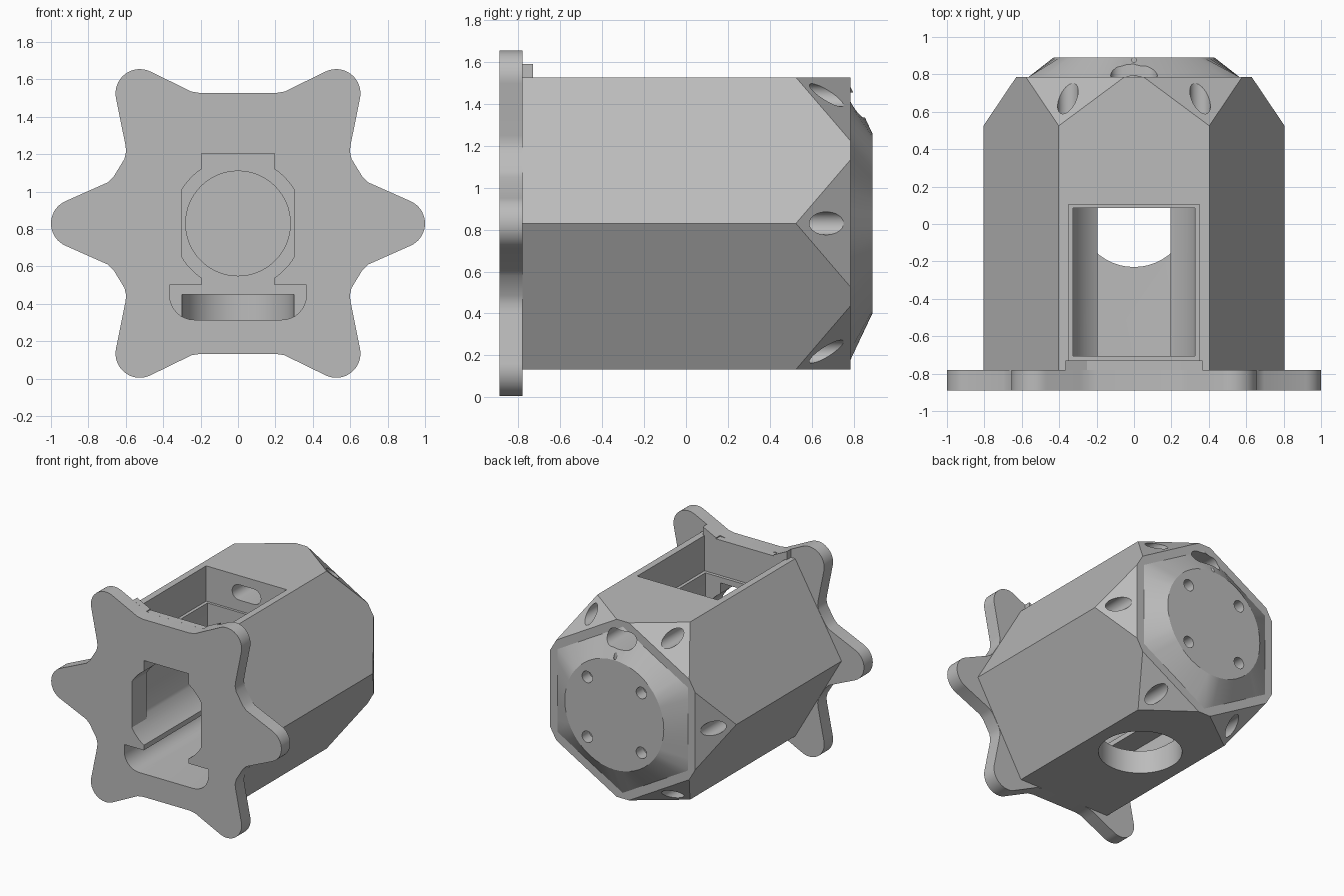
import bpy, bmesh
from math import sin, cos, acos, degrees, radians, pi
from mathutils import Vector

cube = bpy.data.objects.get("Cube")
if cube:
    bpy.data.objects.remove(cube, do_unlink=True)

ZC = 0.83             # height of the long axis
FRONT, FLANGE_BACK, BODY_BACK, CAP_BACK = -0.89, -0.78, 0.785, 0.89

grey = bpy.data.materials.new("plain grey")
grey.use_nodes = True
grey.diffuse_color = (0.5, 0.5, 0.5, 1)
grey.node_tree.nodes["Principled BSDF"].inputs["Base Color"].default_value = (0.5, 0.5, 0.5, 1)


def arc(cx, cz, r, a0, a1, n):
    angles = [radians(a0 + (a1 - a0) * i / n) for i in range(n + 1)]
    return [(cx + r * cos(a), cz + r * sin(a)) for a in angles]


def mirror_x(half):
    return half + [(-x, z) for x, z in reversed(half)]


def add_object(name, bm):
    bmesh.ops.recalc_face_normals(bm, faces=bm.faces)
    mesh = bpy.data.meshes.new(name)
    bm.to_mesh(mesh)
    bm.free()
    mesh.materials.append(grey)
    ob = bpy.data.objects.new(name, mesh)
    bpy.context.collection.objects.link(ob)
    return ob


def loft_bm(ring0, y0, ring1, y1):
    bm = bmesh.new()
    a = [bm.verts.new((x, y0, z)) for x, z in ring0]
    b = [bm.verts.new((x, y1, z)) for x, z in ring1]
    n = len(a)
    for i in range(n):
        j = (i + 1) % n
        bm.faces.new((a[i], a[j], b[j], b[i]))
    bm.faces.new(a)
    bm.faces.new(b)
    bmesh.ops.recalc_face_normals(bm, faces=bm.faces)
    return bm


def prism(name, pts, y0, y1):
    return add_object(name, loft_bm(pts, y0, pts, y1))


def rod(name, x, z, r, y0, y1, n=32):
    return prism(name, arc(x, z, r, 0, 360 - 360 / n, n - 1), y0, y1)


def post(name, y, r, z0, z1, n=48):
    bm = bmesh.new()
    bmesh.ops.create_cone(bm, cap_ends=True, segments=n, radius1=r, radius2=r, depth=z1 - z0)
    bmesh.ops.translate(bm, verts=bm.verts, vec=(0, y, (z0 + z1) / 2))
    return add_object(name, bm)


def box(half_x, z0, z1):
    return [(half_x, z0), (half_x, z1), (-half_x, z1), (-half_x, z0)]


def cut(ob, cutters):
    bpy.context.view_layer.objects.active = ob
    for c in cutters:
        m = ob.modifiers.new(c.name, 'BOOLEAN')
        m.operation, m.solver, m.object = 'DIFFERENCE', 'EXACT', c
        bpy.ops.object.modifier_apply(modifier=m.name)


# Hexagonal body with the six back corners cut off
R = 0.805
hexagon = arc(0, ZC, R, 0, 300, 5)
bm = loft_bm(hexagon, FLANGE_BACK, hexagon, BODY_BACK)
for k in range(6):
    a = k * pi / 3
    out = Vector((cos(a), 0, sin(a)))
    corner = out * R + Vector((0, 0.525, ZC))
    res = bmesh.ops.bisect_plane(bm, geom=bm.verts[:] + bm.edges[:] + bm.faces[:], dist=1e-5,
                                 plane_co=corner, plane_no=out * 0.26 + Vector((0, 0.175, 0)),
                                 clear_outer=True)
    edges = [e for e in res["geom_cut"] if isinstance(e, bmesh.types.BMEdge)]
    bmesh.ops.edgenet_fill(bm, edges=edges)
body = add_object("body", bm)

# Six-lobed front flange: one quarter outline, mirrored twice
quarter = [(0.2, 1.527), (0.25, 1.535), (0.29, 1.555)]
quarter += arc(0.525, 1.525, 0.13, 116, -12, 16)
quarter += [(0.602, 1.25), (0.598, 1.215), (0.607, 1.175), (0.665, 1.08), (0.695, 1.05)]
quarter += arc(0.87, ZC, 0.13, 67, 0, 9)
half = quarter + [(x, 2 * ZC - z) for x, z in reversed(quarter[:-1])]
flange = prism("front_flange", mirror_x(half), FRONT, FLANGE_BACK)

# Small ribs behind the upper lobes
rib = [(0.25, 1.48), (0.365, 1.48), (0.365, 1.592), (0.29, 1.555), (0.25, 1.535)]
ribs = [prism(name, [(s * x, z) for x, z in rib], FLANGE_BACK, -0.73)
        for s, name in ((1, "left_rib"), (-1, "right_rib"))]

# Back cap blending from a hexagon to a round face
base, face = [], []
for i in range(48):
    a = 2 * pi * i / 48
    off = (a + pi / 6) % (pi / 3) - pi / 6
    r = 0.565 / cos(off)
    base.append((r * cos(a), ZC + r * sin(a)))
    face.append((0.43 * cos(a), ZC + 0.43 * sin(a)))
cap = add_object("back_cap", loft_bm(base, BODY_BACK, face, CAP_BACK))

# Cutters for the front opening and the inner chamber
CR = 0.35
lip = degrees(acos(0.195 / CR))
side = degrees(acos(0.3 / CR))
wall = degrees(acos(0.325 / CR))
opening = mirror_x([(0.195, 0.45)] + arc(0, ZC, CR, -lip, -side, 6)
                   + arc(0, ZC, CR, side, lip, 6) + [(0.195, 1.205)])
cradle = mirror_x([(0.195, 0.45)] + arc(0, ZC, CR, -lip, -wall, 10) + [(0.325, 1.3)])
floor = mirror_x(arc(0.235, 0.445, 0.13, -90, 0, 8) + [(0.365, 0.5)])
front_cut = prism("cut_opening", opening, -1, -0.69)
floor_cut = prism("cut_floor", floor, -1, 0.085)
chamber = [prism("cut_cradle", cradle, -0.705, 0.085),
           prism("cut_top", box(0.35, 1.25, 1.7), -0.73, 0.105),
           rod("cut_bore", 0, ZC, 0.28, 0, 0.74, 64),
           post("cut_bottom", 0.07, 0.3, -0.1, 0.45)]

# Cutters for the cable slot and the screw holes
slot = mirror_x(arc(0.065, 1.395, 0.06, -90, 90, 10))
slot_cut = prism("cut_slot", slot, 0, 1)
corner_holes = [rod("cut_corner", 0.707 * cos(k * pi / 3), ZC + 0.707 * sin(k * pi / 3),
                    0.055, 0.45, 1) for k in range(6)]
back_holes = [rod("cut_screw", sx * 0.235, ZC + sz * 0.235, 0.045, 0.8, 1)
              for sx in (1, -1) for sz in (1, -1)]
key_cut = post("cut_key", 0.877, 0.012, 1.2, 1.5, 12)

cut(flange, [front_cut, floor_cut])
cut(body, [front_cut, floor_cut] + chamber + [slot_cut] + corner_holes)
cut(cap, [slot_cut, key_cut] + back_holes)
for c in [front_cut, floor_cut, slot_cut, key_cut] + chamber + corner_holes + back_holes:
    bpy.data.objects.remove(c, do_unlink=True)

# Smooth the round surfaces, keep hard edges
for ob in [body, flange, cap] + ribs:
    bpy.ops.object.select_all(action='DESELECT')
    ob.select_set(True)
    bpy.context.view_layer.objects.active = ob
    bpy.ops.object.shade_smooth_by_angle(angle=radians(25))
